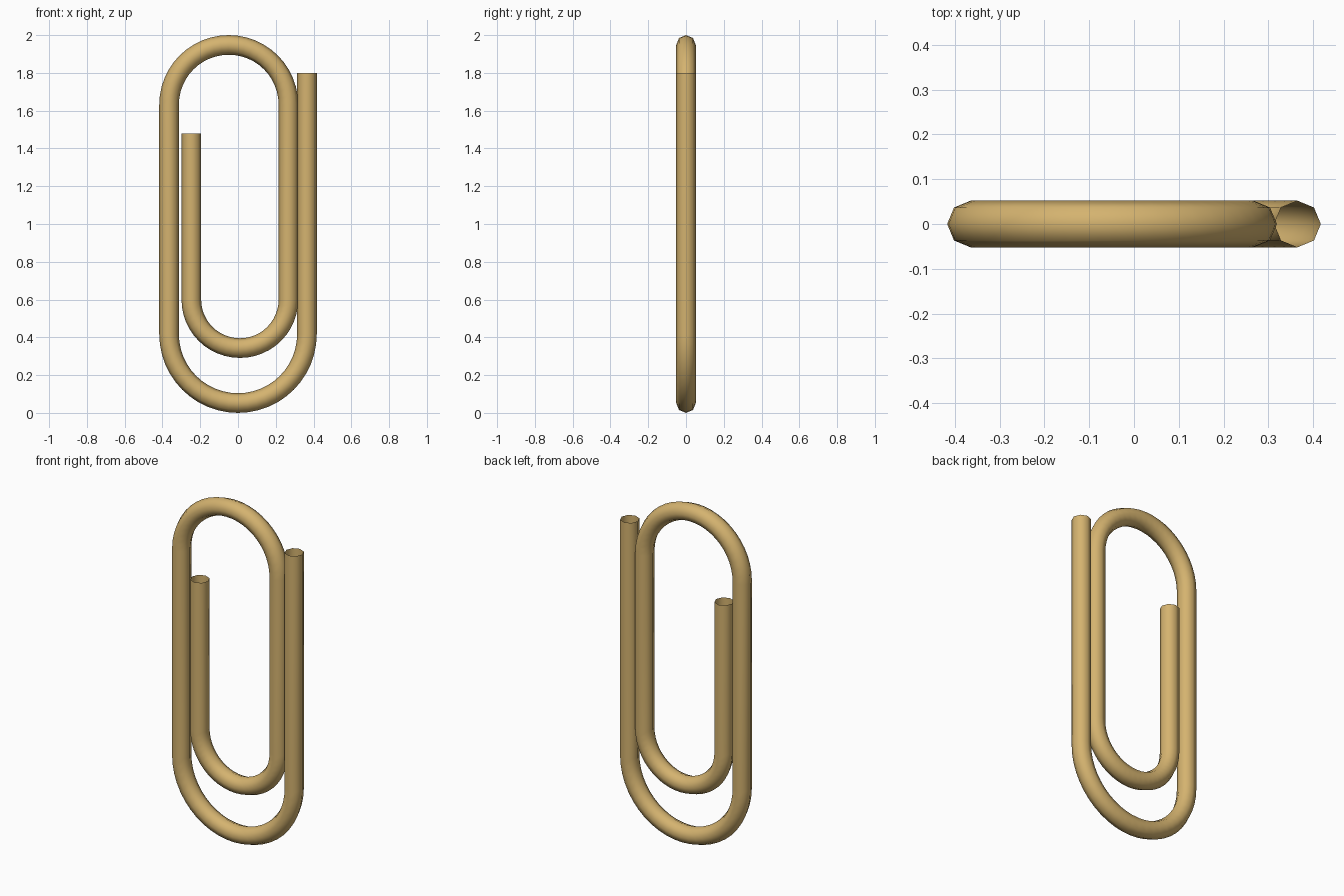
import bpy, bmesh
from math import pi, sin, cos
from mathutils import Vector

if "Cube" in bpy.data.objects:
    bpy.data.objects.remove(bpy.data.objects["Cube"])

WIRE, SIDES, STEPS = 0.052, 8, 24
Y = Vector((0, 1, 0))


def bend(cx, cz, r, start, end):
    """Points and tangents along an arc in the xz plane."""
    sign = 1 if end > start else -1
    out = []
    for i in range(STEPS + 1):
        a = start + (end - start) * i / STEPS
        out.append((Vector((cx + r * cos(a), 0, cz + r * sin(a))),
                    Vector((-sin(a), 0, cos(a))) * sign))
    return out


# Wire centreline: outer leg, bottom bend, top bend, inner bend, inner leg
down, up = Vector((0, 0, -1)), Vector((0, 0, 1))
path = [(Vector((0.365, 0, 1.80)), down)]
path += bend(0, 0.417, 0.365, 0, -pi)
path += bend(-0.049, 1.632, 0.316, pi, 0)
path += bend(0.01, 0.60, 0.257, 0, -pi)
path += [(Vector((-0.247, 0, 1.48)), up)]

# Sweep an octagon along the centreline, open at both ends
bm = bmesh.new()
rings = []
for p, t in path:
    n = Y.cross(t)
    rings.append([bm.verts.new(p + WIRE * (n * cos(2 * pi * k / SIDES) + Y * sin(2 * pi * k / SIDES)))
                  for k in range(SIDES)])
for a, b in zip(rings, rings[1:]):
    for k in range(SIDES):
        j = (k + 1) % SIDES
        bm.faces.new((a[k], a[j], b[j], b[k])).smooth = True

mesh = bpy.data.meshes.new("paperclip_wire")
bm.to_mesh(mesh)
bm.free()
clip = bpy.data.objects.new("paperclip_wire", mesh)
bpy.context.collection.objects.link(clip)

# Brass colour
brass = bpy.data.materials.new("brass")
brass.diffuse_color = (0.66, 0.45, 0.16, 1)
brass.use_nodes = True
brass.node_tree.nodes["Principled BSDF"].inputs["Base Color"].default_value = brass.diffuse_color
mesh.materials.append(brass)
